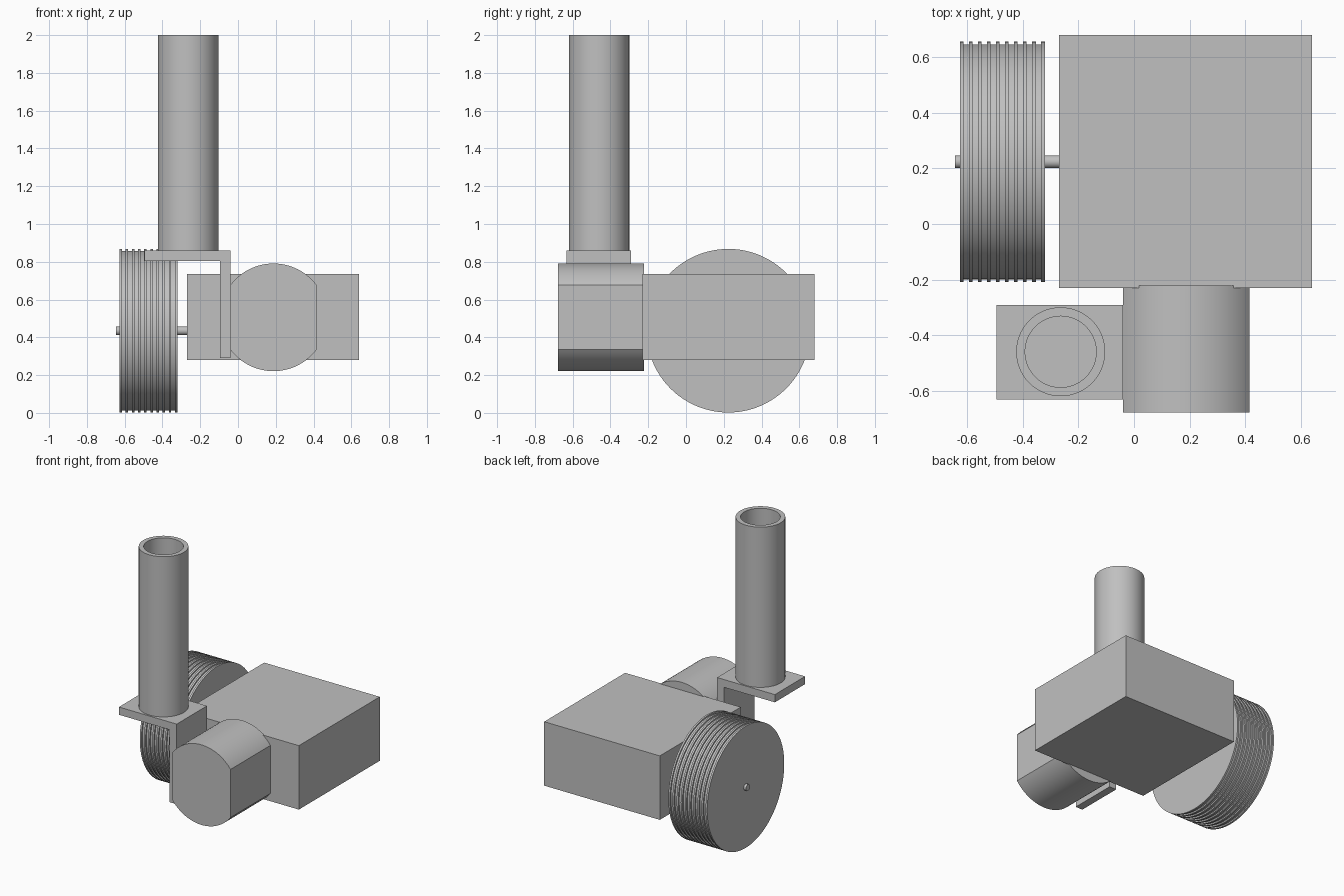
import bpy
import bmesh
from math import sin, cos, pi, asin, radians
from mathutils import Vector

cube = bpy.data.objects.get("Cube")
if cube:
    bpy.data.objects.remove(cube, do_unlink=True)

# Single plain grey for every part
grey = bpy.data.materials.new("plain grey")
grey.use_nodes = True
colour = (0.527, 0.527, 0.527, 1)
grey.diffuse_color = colour
grey.node_tree.nodes["Principled BSDF"].inputs["Base Color"].default_value = colour


def finish(bm, name, smooth=False):
    bmesh.ops.recalc_face_normals(bm, faces=bm.faces)
    mesh = bpy.data.meshes.new(name)
    bm.to_mesh(mesh)
    bm.free()
    mesh.materials.append(grey)
    obj = bpy.data.objects.new(name, mesh)
    bpy.context.collection.objects.link(obj)
    if smooth:
        bpy.ops.object.select_all(action="DESELECT")
        obj.select_set(True)
        bpy.context.view_layer.objects.active = obj
        bpy.ops.object.shade_smooth_by_angle(angle=radians(30))
    return obj


def loft(name, rings, closed=False, smooth=False):
    """Skin rings of points; cap the ends unless the rings close on themselves."""
    bm = bmesh.new()
    loops = [[bm.verts.new(p) for p in ring] for ring in rings]
    pairs = list(zip(loops, loops[1:]))
    if closed:
        pairs.append((loops[-1], loops[0]))
    else:
        bm.faces.new(loops[0])
        bm.faces.new(loops[-1])
    for a, b in pairs:
        for i in range(len(a)):
            j = (i + 1) % len(a)
            bm.faces.new((a[i], a[j], b[j], b[i]))
    return finish(bm, name, smooth)


def prism(name, profile, y0, y1, smooth=False):
    """Extrude an (x, z) profile along y."""
    return loft(name, [[(x, y, z) for x, z in profile] for y in (y0, y1)], smooth=smooth)


def lathe(name, profile, centre, axis, closed=False, sides=96):
    """Spin (radius, height) points about the x or z axis."""
    rings = []
    for r, h in profile:
        ring = []
        for i in range(sides):
            a, b = r * cos(2 * pi * i / sides), r * sin(2 * pi * i / sides)
            offset = Vector((h, a, b)) if axis == "x" else Vector((a, b, h))
            ring.append(offset + Vector(centre))
        rings.append(ring)
    return loft(name, rings, closed, smooth=True)


# Gearbox block
prism("gearbox", [(-0.27, 0.28), (0.64, 0.28), (0.64, 0.735), (-0.27, 0.735)], -0.23, 0.68)

# Motor: a cylinder with a flat on each side
radius, half_width, steps = 0.285, 0.228, 32
limit = asin(half_width / radius)
arc = [-limit + 2 * limit * i / steps for i in range(steps + 1)]
motor = [(0.188 + s * radius * sin(a), 0.506 + s * radius * cos(a))
         for s in (1, -1) for a in arc]
prism("motor", motor, -0.678, -0.222, smooth=True)

# Angled bracket carrying the tube
bracket = [(-0.495, 0.86), (-0.04, 0.86), (-0.04, 0.29),
           (-0.095, 0.29), (-0.095, 0.805), (-0.495, 0.805)]
prism("bracket", bracket, -0.632, -0.292)

# Hollow upright tube
lathe("tube", [(0.16, 0.86), (0.16, 2), (0.128, 2), (0.128, 0.86)],
      (-0.264, -0.46, 0), "z", closed=True)

# Grooved wheel
ridges, ridge_width, x0, x1 = 10, 0.013, -0.627, -0.321
pitch = (x1 - x0 - ridge_width) / (ridges - 1)
tread = []
for i in range(ridges):
    a = x0 + i * pitch
    b = a + ridge_width
    tread += [(0.433, a), (0.433, b)]
    if i < ridges - 1:
        tread += [(0.423, b), (0.423, a + pitch)]
hub = (0, 0.224, 0.435)
lathe("wheel", tread, hub, "x", sides=128)

# Axle through the wheel
lathe("axle", [(0.023, -0.645), (0.023, -0.26)], hub, "x", sides=32)
